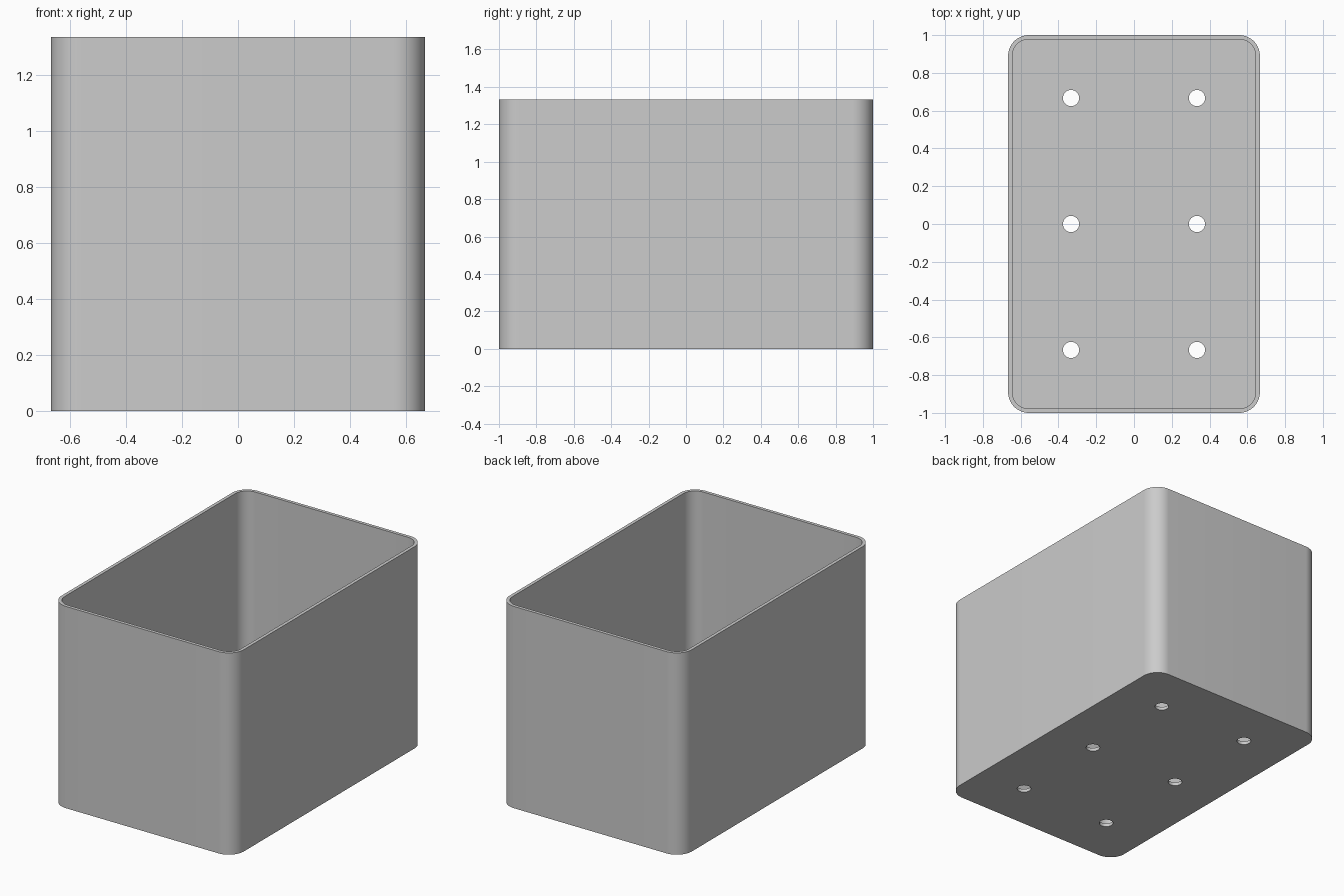
import bpy
import bmesh
from math import cos, sin, pi, radians

WIDTH, DEPTH, HEIGHT = 1.333, 2.0, 1.333
WALL, CORNER, HOLE = 0.022, 0.11, 0.043
STEPS = 16

cube = bpy.data.objects.get("Cube")
if cube:
    bpy.data.objects.remove(cube, do_unlink=True)

grey = bpy.data.materials.new("plain grey")
grey.use_nodes = True
grey.diffuse_color = (0.6, 0.6, 0.6, 1)
grey.node_tree.nodes["Principled BSDF"].inputs["Base Color"].default_value = grey.diffuse_color


def rounded_outline(inset):
    """Rounded rectangle, anticlockwise, moved inwards by inset."""
    radius = CORNER - inset
    cx, cy = WIDTH / 2 - CORNER, DEPTH / 2 - CORNER
    points = []
    for quarter, (sx, sy) in enumerate([(1, 1), (-1, 1), (-1, -1), (1, -1)]):
        for i in range(STEPS + 1):
            a = (quarter + i / STEPS) * pi / 2
            points.append((sx * cx + radius * cos(a), sy * cy + radius * sin(a)))
    return points


def make_bin():
    bm = bmesh.new()
    # Outside from the base up, over the rim and down to the inner floor
    levels = [(0, 0), (0, HEIGHT), (WALL, HEIGHT), (WALL, WALL)]
    rings = [[bm.verts.new((x, y, z)) for x, y in rounded_outline(inset)]
             for inset, z in levels]
    for low, high in zip(rings, rings[1:]):
        for i in range(len(low)):
            j = (i + 1) % len(low)
            bm.faces.new((low[i], low[j], high[j], high[i]))
    bm.faces.new(rings[0][::-1])
    bm.faces.new(rings[-1])
    bmesh.ops.recalc_face_normals(bm, faces=bm.faces)
    mesh = bpy.data.meshes.new("storage_bin")
    bm.to_mesh(mesh)
    bm.free()
    mesh.materials.append(grey)
    obj = bpy.data.objects.new("storage_bin", mesh)
    bpy.context.collection.objects.link(obj)
    return obj


storage_bin = make_bin()

# Drain holes: two columns of three through the floor
bm = bmesh.new()
for column in (-1, 1):
    for row in (-1, 0, 1):
        made = bmesh.ops.create_cone(bm, cap_ends=True, segments=40,
                                     radius1=HOLE, radius2=HOLE, depth=0.2)
        bmesh.ops.translate(bm, verts=made["verts"],
                            vec=(column * WIDTH / 4, row * DEPTH / 3, 0))
cutter_mesh = bpy.data.meshes.new("drain_hole_cutter")
bm.to_mesh(cutter_mesh)
bm.free()
cutter_mesh.materials.append(grey)
cutter = bpy.data.objects.new("drain_hole_cutter", cutter_mesh)
cutter.hide_render = True
bpy.context.collection.objects.link(cutter)

cut = storage_bin.modifiers.new("drain_holes", "BOOLEAN")
cut.operation = "DIFFERENCE"
cut.solver = "EXACT"
cut.object = cutter

bpy.ops.object.select_all(action="DESELECT")
storage_bin.select_set(True)
bpy.context.view_layer.objects.active = storage_bin
bpy.ops.object.modifier_apply(modifier=cut.name)
bpy.data.objects.remove(cutter, do_unlink=True)
bpy.ops.object.shade_smooth_by_angle(angle=radians(30))
